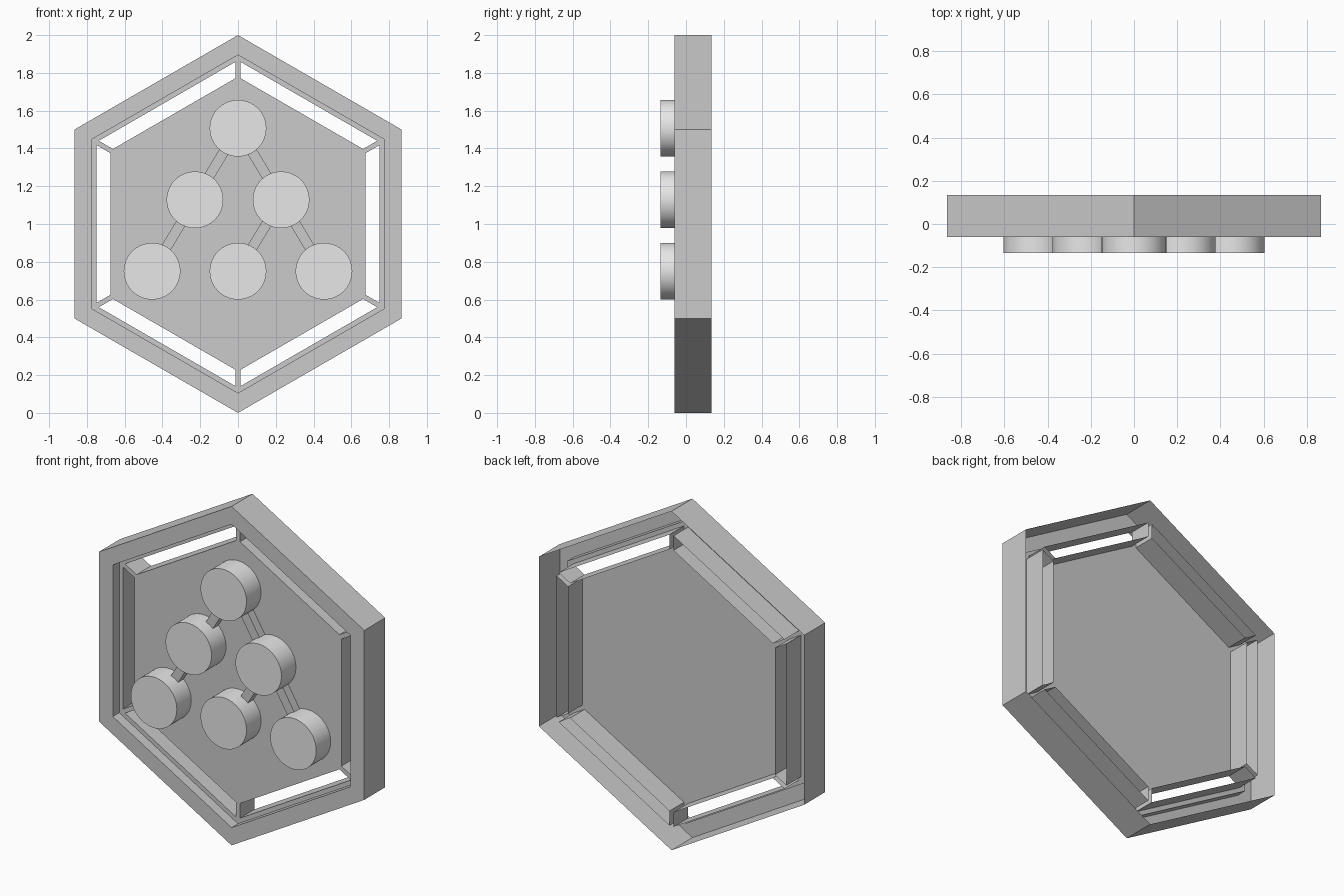
import bpy, bmesh, math
from mathutils import Vector

if "Cube" in bpy.data.objects:
    bpy.data.objects.remove(bpy.data.objects["Cube"])

FRONT, FLOOR, BACK = -0.06, 0.0, 0.135   # depths of rim face, tray floor, open back
T30 = math.tan(math.radians(30))


def material(name, v):
    m = bpy.data.materials.new(name)
    m.diffuse_color = (v, v, v, 1)
    m.use_nodes = True
    m.node_tree.nodes["Principled BSDF"].inputs["Base Color"].default_value = m.diffuse_color
    return m


GREY = material("mid_grey", 0.6)
LIGHT = material("light_grey", 0.8)


def hexpt(a, t, k):
    """Point at apothem a, offset t along side k of the hexagon (x, z)."""
    c, s = math.cos(k * math.pi / 3), math.sin(k * math.pi / 3)
    return (a * c - t * s, 1 + a * s + t * c)


def face(bm, pts, y):
    bm.faces.new([bm.verts.new((x, y, z)) for x, z in pts])


def walls(bm, loop, y0, y1):
    for p, q in zip(loop, loop[1:] + loop[:1]):
        bm.faces.new([bm.verts.new((a[0], y, a[1]))
                      for a, y in ((p, y0), (p, y1), (q, y1), (q, y0))])


def finish(bm, name, mat, smooth=False):
    bmesh.ops.remove_doubles(bm, verts=bm.verts, dist=1e-5)
    me = bpy.data.meshes.new(name)
    bm.to_mesh(me)
    bm.free()
    me.materials.append(mat)
    ob = bpy.data.objects.new(name, me)
    bpy.context.collection.objects.link(ob)
    if smooth:
        bpy.ops.object.select_all(action='DESELECT')
        ob.select_set(True)
        bpy.context.view_layer.objects.active = ob
        bpy.ops.object.shade_smooth_by_angle(angle=math.radians(30))
    return ob


def hexagon(a):
    return [hexpt(a, -a * T30, k) for k in range(6)]


# outer rim: thin shell, open at the back, with a step down to the tray
R, STEP = math.cos(math.radians(30)), 0.775
outer, inner = hexagon(R), hexagon(STEP)
bm = bmesh.new()
walls(bm, outer, FRONT, BACK)
walls(bm, inner[::-1], FRONT, FLOOR)
for k in range(6):
    n = (k + 1) % 6
    face(bm, [outer[k], outer[n], inner[n], inner[k]], FRONT)
finish(bm, "outer_rim", GREY)

# tray floor with six through slots whose walls run to the back
bm = bmesh.new()
C = (0, 1)
for k in range(6):
    h = STEP * T30
    H0, H1 = hexpt(STEP, -h, k), hexpt(STEP, h, k)
    (S0, S1), (I0, I1) = [
        [hexpt(a, s * (a * T30 - 0.015), k) for s in (-1, 1)] for a in (0.75, 0.675)]
    face(bm, [H0, H1, S1, S0], FLOOR)
    face(bm, [H0, S0, I0, C], FLOOR)
    face(bm, [H1, C, I1, S1], FLOOR)
    face(bm, [C, I0, I1], FLOOR)
    walls(bm, [S1, S0, I0, I1], FLOOR, BACK)
finish(bm, "slotted_tray", GREY)

# round studs in a triangle
studs = [(0, 1.507), (-0.228, 1.128), (0.228, 1.128),
         (-0.455, 0.75), (0, 0.75), (0.455, 0.75)]
for i, (cx, cz) in enumerate(studs):
    ring = [(cx + 0.15 * math.cos(j * math.pi / 32), cz + 0.15 * math.sin(j * math.pi / 32))
            for j in range(64)]
    bm = bmesh.new()
    face(bm, ring, -0.135)
    walls(bm, ring, -0.135, FLOOR)
    finish(bm, f"stud_{i + 1}", LIGHT, smooth=True)

# bars linking the studs
for i, (a, b) in enumerate([(0, 1), (0, 2), (1, 3), (2, 4), (2, 5)]):
    p, q = Vector(studs[a]), Vector(studs[b])
    d = (q - p).normalized()
    p, q = p + d * 0.12, q - d * 0.12
    w = Vector((-d.y, d.x)) * 0.027
    loop = [tuple(v) for v in (p - w, q - w, q + w, p + w)]
    bm = bmesh.new()
    face(bm, loop, -0.05)
    walls(bm, loop, -0.05, FLOOR)
    finish(bm, f"link_bar_{i + 1}", GREY)
